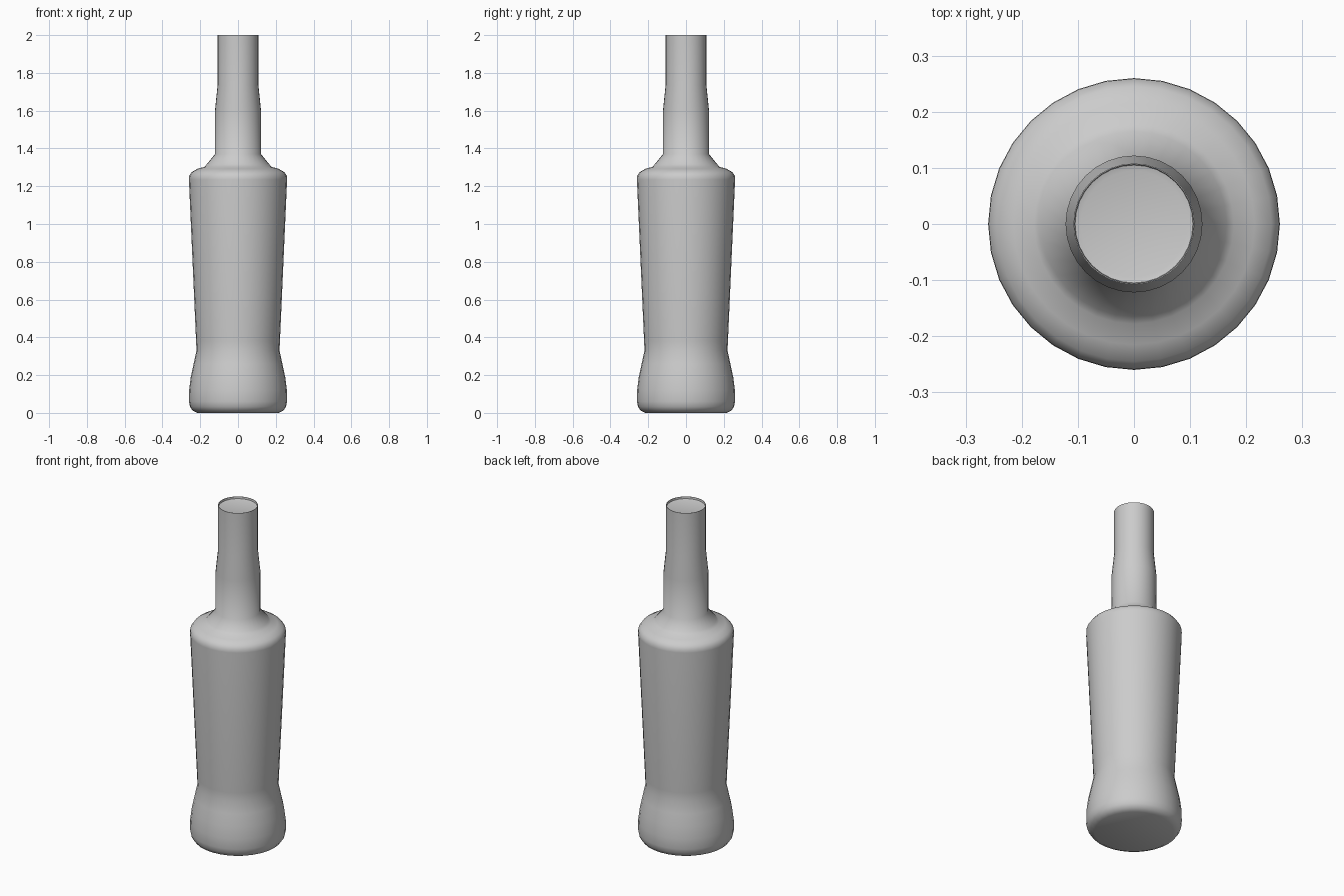
import bpy, bmesh, math

if "Cube" in bpy.data.objects:
    bpy.data.objects.remove(bpy.data.objects["Cube"])

SIDES = 32


def lathe(name, profile, smooth_angle):
    """Spin a (radius, z) profile around z; cap both ends with flat discs."""
    bm = bmesh.new()
    rings = []
    for r, z in profile:
        rings.append([bm.verts.new((r * math.cos(2 * math.pi * i / SIDES),
                                    r * math.sin(2 * math.pi * i / SIDES), z))
                      for i in range(SIDES)])
    for a, b in zip(rings, rings[1:]):
        for i in range(SIDES):
            j = (i + 1) % SIDES
            bm.faces.new((a[i], a[j], b[j], b[i]))
    bm.faces.new(rings[0][::-1])
    bm.faces.new(rings[-1])
    mesh = bpy.data.meshes.new(name)
    bm.to_mesh(mesh)
    bm.free()
    obj = bpy.data.objects.new(name, mesh)
    bpy.context.collection.objects.link(obj)
    bpy.context.view_layer.objects.active = obj
    obj.select_set(True)
    bpy.ops.object.shade_smooth_by_angle(angle=math.radians(smooth_angle))
    obj.select_set(False)
    return obj


# Bottle: base, waist, tapered body, shoulder, neck, slightly sunken mouth
lathe("bottle", [
    (0.215, 0.0), (0.24, 0.012), (0.254, 0.032), (0.26, 0.06),
    (0.259, 0.12), (0.25, 0.19), (0.235, 0.26), (0.22, 0.33),
    (0.222, 0.38), (0.26, 1.235), (0.259, 1.255), (0.245, 1.275),
    (0.215, 1.292), (0.178, 1.303), (0.165, 1.317), (0.122, 1.37),
    (0.122, 1.60), (0.108, 1.735), (0.108, 2.0),
    (0.106, 2.0), (0.105, 1.988), (0.095, 1.985),
], 50)
